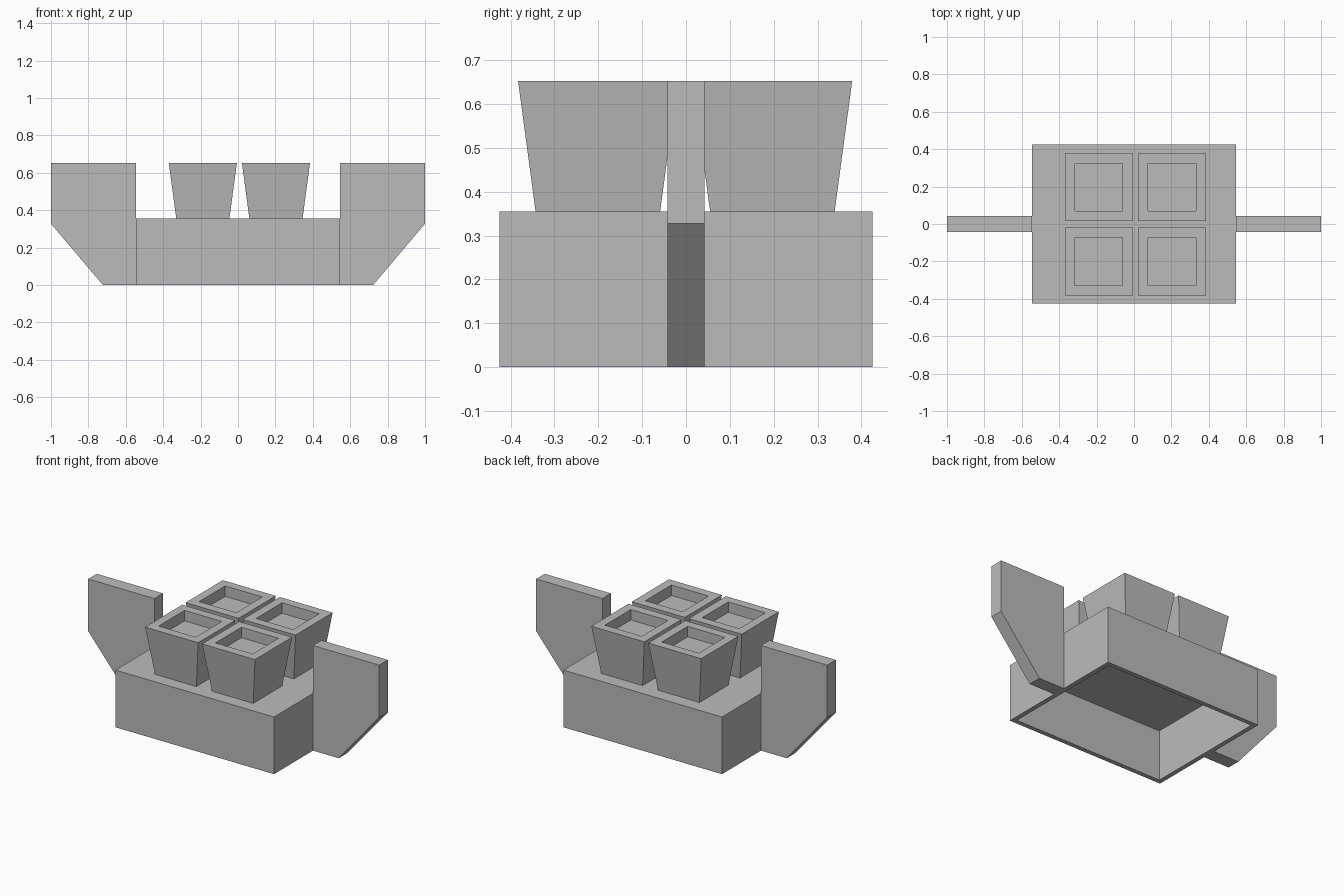
import bpy
import bmesh

if "Cube" in bpy.data.objects:
    bpy.data.objects.remove(bpy.data.objects["Cube"], do_unlink=True)

grey = bpy.data.materials.new("light grey")
grey.use_nodes = True
COLOUR = (0.5, 0.5, 0.5, 1)
grey.diffuse_color = COLOUR
grey.node_tree.nodes["Principled BSDF"].inputs["Base Color"].default_value = COLOUR


def finish(name, bm):
    bmesh.ops.recalc_face_normals(bm, faces=bm.faces)
    mesh = bpy.data.meshes.new(name)
    bm.to_mesh(mesh)
    bm.free()
    mesh.materials.append(grey)
    obj = bpy.data.objects.new(name, mesh)
    bpy.context.collection.objects.link(obj)
    return obj


def tapered_box(bottom, top, z0, z1, centre=(0, 0)):
    """Box whose half sizes differ at the bottom and the top."""
    bm = bmesh.new()
    bmesh.ops.create_cube(bm, size=2)
    for v in bm.verts:
        half, z = (top, z1) if v.co.z > 0 else (bottom, z0)
        v.co = (centre[0] + v.co.x * half[0], centre[1] + v.co.y * half[1], z)
    return bm


def hollow(bm, direction, rim, depth):
    """Sink a straight-sided pocket into the top (+1) or bottom (-1) face."""
    bm.normal_update()
    face = max(bm.faces, key=lambda f: f.normal.z * direction)
    bmesh.ops.inset_individual(bm, faces=[face], thickness=rim)
    edge_verts = bmesh.ops.extrude_face_region(bm, geom=[face])["geom"]
    moved = [v for v in edge_verts if isinstance(v, bmesh.types.BMVert)]
    bmesh.ops.translate(bm, verts=moved, vec=(0, 0, -direction * depth))
    if face.is_valid:
        bmesh.ops.delete(bm, geom=[face], context="FACES_ONLY")


# Body: a block open underneath
body = tapered_box((0.545, 0.425), (0.545, 0.425), 0, 0.355)
hollow(body, -1, 0.04, 0.315)
finish("body", body)

# Four flared studs with square pockets
for side, x in (("right", -0.188), ("left", 0.203)):
    for end, y in (("front", -0.201), ("back", 0.197)):
        stud = tapered_box((0.142, 0.142), (0.182, 0.182), 0.355, 0.653, (x, y))
        hollow(stud, 1, 0.077, 0.065)
        finish(f"stud_{end}_{side}", stud)

# Side fins with a sloping lower corner
PROFILE = [(0.545, 0), (0.722, 0), (1, 0.328), (1, 0.653), (0.545, 0.653)]
for side, sign in (("right", -1), ("left", 1)):
    fin = bmesh.new()
    face = fin.faces.new([fin.verts.new((sign * x, -0.042, z)) for x, z in PROFILE])
    geom = bmesh.ops.extrude_face_region(fin, geom=[face])["geom"]
    moved = [v for v in geom if isinstance(v, bmesh.types.BMVert)]
    bmesh.ops.translate(fin, verts=moved, vec=(0, 0.084, 0))
    finish(f"fin_{side}", fin)
